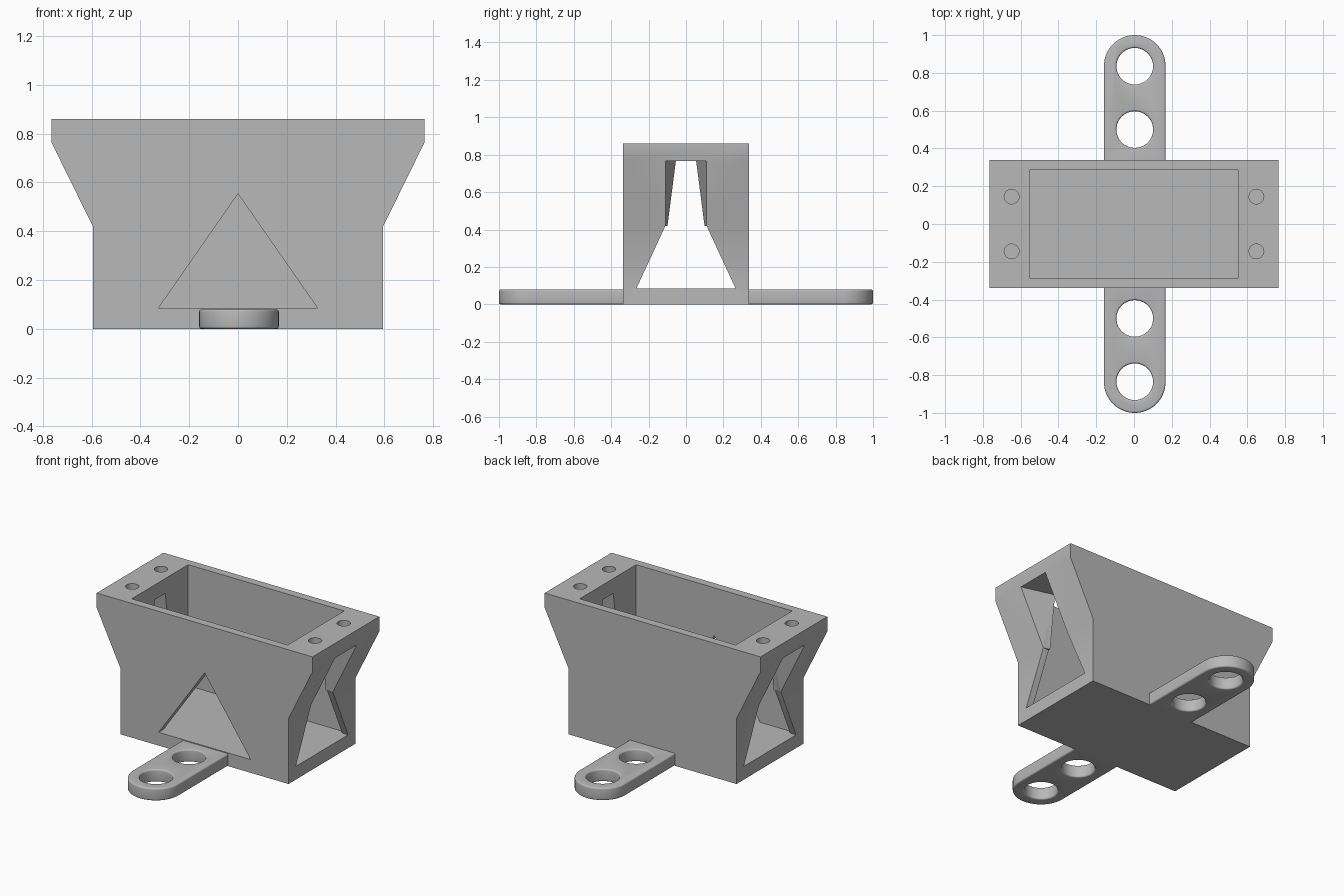
import bpy, bmesh
from math import sin, cos, pi, radians

cube = bpy.data.objects.get("Cube")
if cube:
    bpy.data.objects.remove(cube, do_unlink=True)

grey = bpy.data.materials.new("plain grey")
grey.use_nodes = True
grey.diffuse_color = (0.48, 0.48, 0.48, 1)
grey.node_tree.nodes["Principled BSDF"].inputs["Base Color"].default_value = grey.diffuse_color


def loft(name, rings):
    """Closed solid skinned through rings of equal point count."""
    bm = bmesh.new()
    loops = [[bm.verts.new(p) for p in ring] for ring in rings]
    n = len(loops[0])
    for a, b in zip(loops, loops[1:]):
        for i in range(n):
            j = (i + 1) % n
            bm.faces.new((a[i], a[j], b[j], b[i]))
    bm.faces.new(loops[0])
    bm.faces.new(loops[-1])
    bmesh.ops.recalc_face_normals(bm, faces=bm.faces)
    mesh = bpy.data.meshes.new(name)
    bm.to_mesh(mesh)
    bm.free()
    mesh.materials.append(grey)
    obj = bpy.data.objects.new(name, mesh)
    bpy.context.collection.objects.link(obj)
    return obj


def activate(obj):
    bpy.ops.object.select_all(action="DESELECT")
    obj.select_set(True)
    bpy.context.view_layer.objects.active = obj


def cut(obj, cutter):
    cutter.hide_render = True
    activate(obj)
    mod = obj.modifiers.new("cut", "BOOLEAN")
    mod.operation, mod.solver, mod.object = "DIFFERENCE", "EXACT", cutter
    bpy.ops.object.modifier_apply(modifier=mod.name)
    bpy.data.objects.remove(cutter, do_unlink=True)


def smooth(obj):
    activate(obj)
    bpy.ops.object.shade_smooth_by_angle(angle=radians(30))


def rect(hx, hy, z):
    return [(-hx, -hy, z), (hx, -hy, z), (hx, hy, z), (-hx, hy, z)]


def circle(x, y, r, z, n=48):
    return [(x + r * cos(2 * pi * i / n), y + r * sin(2 * pi * i / n), z) for i in range(n)]


FLOOR, BEND, LIP, TOP = 0.085, 0.42, 0.765, 0.86
NARROW, WIDE, DEPTH = 0.595, 0.765, 0.338
SLOPE = (WIDE - NARROW) / (LIP - BEND)

# Flared housing with a straight open pocket
body = loft("housing", [rect(NARROW, DEPTH, 0), rect(NARROW, DEPTH, BEND),
                        rect(WIDE, DEPTH, LIP), rect(WIDE, DEPTH, TOP)])
cut(body, loft("pocket_cutter", [rect(0.553, 0.286, FLOOR), rect(0.553, 0.286, 1)]))

# Triangular front window
cut(body, loft("front_window_cutter",
               [[(-0.326, y, FLOOR), (0.326, y, FLOOR), (0, y, 0.553)] for y in (-0.5, -0.2)]))

# Side windows: trapezoid below, inward-tapering slot through the flare above
def slot_ring(s, z):
    face = NARROW + SLOPE * (z - BEND)
    outer, inner = face + 0.05, 0.5
    yo, yi = [0.11 - 0.262 * (face - x) for x in (outer, inner)]
    return [(s * outer, -yo, z), (s * outer, yo, z), (s * inner, yi, z), (s * inner, -yi, z)]

for s in (-1, 1):
    cut(body, loft("side_window_cutter",
                   [[(s * x, -0.265, FLOOR), (s * x, 0.265, FLOOR),
                     (s * x, 0.11, BEND), (s * x, -0.11, BEND)] for x in (0.5, 0.7)]))
    cut(body, loft("side_slot_cutter", [slot_ring(s, BEND - 0.01), slot_ring(s, LIP)]))

# Blind screw holes in the rim
for x in (-0.648, 0.648):
    for y in (-0.145, 0.145):
        cut(body, loft("screw_hole_cutter", [circle(x, y, 0.039, z) for z in (0.69, 0.9)]))
smooth(body)

# Mounting tabs with rounded edges and two eased holes each
TAB_X, TAB_R, TAB_H, EASE = 0.004, 0.163, 0.08, 0.01
quarter = [radians(a) for a in (0, 22.5, 45, 67.5, 90)]
layers = [(EASE * (1 - sin(a)), EASE * (1 - cos(a))) for a in quarter]
layers += [(i, TAB_H - z) for i, z in reversed(layers)]


def tab_ring(s, inset, z, n=40):
    r = TAB_R - inset
    arc = [(TAB_X + r * cos(pi * i / n), s * (1 - TAB_R + r * sin(pi * i / n)), z)
           for i in range(n + 1)]
    return arc + [(TAB_X - r, s * 0.325, z), (TAB_X + r, s * 0.325, z)]


for s, name in ((-1, "front_tab"), (1, "back_tab")):
    tab = loft(name, [tab_ring(s, i, z) for i, z in layers])
    for y in (0.5, 0.835):
        rings = [circle(TAB_X, s * y, 0.097 + EASE - i, z) for i, z in layers]
        rings.insert(0, circle(TAB_X, s * y, 0.097 + EASE, -0.02))
        rings.append(circle(TAB_X, s * y, 0.097 + EASE, TAB_H + 0.02))
        # Waist is narrowest mid-thickness, flaring toward both faces
        rings = [circle(TAB_X, s * y, 0.097 + i, z) for i, z in layers]
        first = circle(TAB_X, s * y, 0.097 + EASE, -0.02)
        last = circle(TAB_X, s * y, 0.097 + EASE, TAB_H + 0.02)
        cut(tab, loft("tab_hole_cutter", [first] + rings + [last]))
    smooth(tab)
